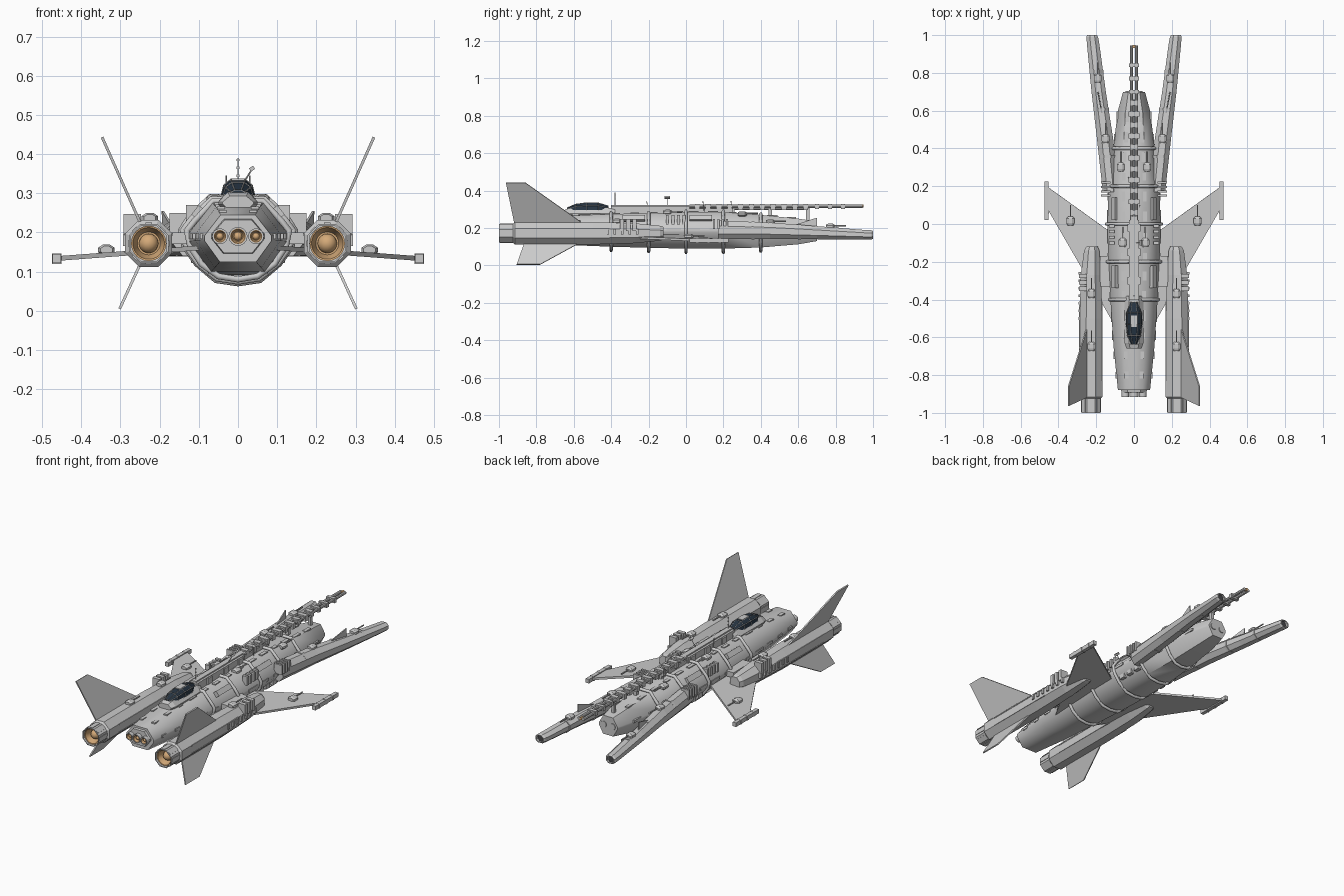
import bpy, bmesh, math, random
from mathutils import Vector, Matrix

random.seed(4)
cube = bpy.data.objects.get("Cube")
if cube:
    bpy.data.objects.remove(cube)

def material(name, rgb, rough=0.6):
    m = bpy.data.materials.new(name)
    m.use_nodes = True
    m.diffuse_color = (*rgb, 1)
    bsdf = m.node_tree.nodes["Principled BSDF"]
    bsdf.inputs["Base Color"].default_value = (*rgb, 1)
    bsdf.inputs["Roughness"].default_value = rough
    return m

GRAY = material("hull_gray", (0.6, 0.6, 0.6))
DARK = material("dark_recess", (0.06, 0.06, 0.065))
ORANGE = material("engine_orange", (0.66, 0.4, 0.19))
GLASS = material("dark_glass", (0.02, 0.035, 0.055))

OCT = [(math.cos(a) / math.cos(math.pi / 8), math.sin(a) / math.cos(math.pi / 8))
       for a in [math.pi / 8 + i * math.pi / 4 for i in range(8)]]
CIRCLE = [(math.cos(i * math.pi / 12), math.sin(i * math.pi / 12)) for i in range(24)]
HULL = [(.52, 1), (1, .12), (1, -.12), (.55, -1), (-.55, -1), (-1, -.12), (-1, .12), (-.52, 1)]
DOME = [(1, 0), (.85, .6), (.42, 1), (-.42, 1), (-.85, .6), (-1, 0)]

def finish(name, bm, mat, mirror=False, smooth=0):
    """Make the object; smooth is the largest angle in degrees to shade over."""
    bmesh.ops.recalc_face_normals(bm, faces=bm.faces)
    me = bpy.data.meshes.new(name)
    bm.to_mesh(me)
    bm.free()
    me.materials.append(mat)
    ob = bpy.data.objects.new(name, me)
    bpy.context.collection.objects.link(ob)
    if mirror:
        ob.modifiers.new("Mirror", 'MIRROR').use_mirror_merge = False
    if smooth:
        bpy.ops.object.select_all(action='DESELECT')
        ob.select_set(True)
        bpy.context.view_layer.objects.active = ob
        bpy.ops.object.shade_smooth_by_angle(angle=math.radians(smooth))
    return ob

def loft(bm, profile, sections):
    """Skin a profile along y; each section is x, y, z, half width, half height."""
    rings = [[bm.verts.new((x + u * rx, y, z + v * rz)) for u, v in profile]
             for x, y, z, rx, rz in sections]
    n = len(profile)
    for a, b in zip(rings, rings[1:]):
        for i in range(n):
            bm.faces.new((a[i], a[(i + 1) % n], b[(i + 1) % n], b[i]))
    bm.faces.new(rings[0])
    bm.faces.new(rings[-1])

def box(bm, x, y, z, sx, sy, sz, tilt=0, turn=0):
    m = (Matrix.Translation((x, y, z)) @ Matrix.Rotation(turn, 4, 'Z')
         @ Matrix.Rotation(tilt, 4, 'Y') @ Matrix.Diagonal((sx, sy, sz, 1)))
    bmesh.ops.create_cube(bm, size=1, matrix=m)

def rod(bm, a, b, r, n=8):
    a, b = Vector(a), Vector(b)
    d = b - a
    m = Matrix.Translation((a + b) / 2) @ d.to_track_quat('Z', 'Y').to_matrix().to_4x4()
    bmesh.ops.create_cone(bm, cap_ends=True, segments=n, radius1=r, radius2=r, depth=d.length, matrix=m)

def plate(bm, points, thick):
    p = [Vector(q) for q in points]
    off = (p[1] - p[0]).cross(p[-1] - p[0]).normalized() * thick / 2
    lo, hi = [[bm.verts.new(q + s * off) for q in p] for s in (-1, 1)]
    bm.faces.new(lo)
    bm.faces.new(hi)
    for i in range(len(p)):
        j = (i + 1) % len(p)
        bm.faces.new((lo[i], lo[j], hi[j], hi[i]))

# Main hull: y, half width, top, bottom
STATIONS = [(-.88, .085, .245, .125), (-.65, .108, .265, .11), (-.4, .125, .275, .1),
            (-.15, .138, .28, .093), (0, .14, .285, .09), (.2, .135, .285, .09),
            (.4, .11, .27, .096), (.6, .085, .25, .113), (.7, .058, .235, .13)]

def hull_at(y):
    for a, b in zip(STATIONS, STATIONS[1:]):
        if a[0] <= y <= b[0]:
            t = (y - a[0]) / (b[0] - a[0])
            return [p + t * (q - p) for p, q in zip(a, b)][1:]

bm = bmesh.new()
loft(bm, HULL, [(0, y, (t + b) / 2, w, (t - b) / 2) for y, w, t, b in STATIONS])
finish("main_hull", bm, GRAY, smooth=55)

bm = bmesh.new()
loft(bm, HULL, [(0, -.893, .19, .066, .042), (0, -.87, .19, .07, .046)])
finish("aft_engine_plate", bm, GRAY)

# Hoops strapped around the hull
for i, y in enumerate((-.4, -.2, 0, .2, .4)):
    w, t, b = hull_at(y)
    cv = bpy.data.curves.new("hull_hoop", 'CURVE')
    cv.dimensions = '3D'
    cv.bevel_depth, cv.bevel_resolution = .009, 1
    side = [(.5 * w, t + .006), (w * .88, t - .045), (w + .006, .205), (w * .98, .165),
            (w * .75, .12), (w * .4, b - .012)]
    loop = side + [(0, b - .02)] + [(-x, z) for x, z in reversed(side)]
    sp = cv.splines.new('POLY')
    sp.points.add(len(loop) - 1)
    for p, (x, z) in zip(sp.points, loop):
        p.co = (x, y, z, 1)
    sp.use_cyclic_u = True
    cv.materials.append(GRAY)
    bpy.context.collection.objects.link(bpy.data.objects.new(f"hull_hoop_{i + 1}", cv))

# Engine cups: a hollow bowl with a ball inside
def engine(name, x, y, z, r, mirror):
    bm = bmesh.new()
    loft(bm, CIRCLE, [(x, y + d * r, z, k * r, k * r)
                      for d, k in ((1.2, 1), (0, 1), (.03, .9), (.85, .65))])
    bmesh.ops.create_uvsphere(bm, u_segments=16, v_segments=10, radius=r * .55,
                              matrix=Matrix.Translation((x, y + r * .75, z)))
    finish(name, bm, ORANGE, mirror, 35)

# Gray sleeve around a small engine cup
def collar(name, x, r, mirror):
    bm = bmesh.new()
    loft(bm, CIRCLE, [(x, y, .19, k, k) for y, k in (
        (-.885, r + .004), (-.915, r + .004), (-.915, r), (-.889, r))])
    finish(name, bm, GRAY, mirror, 35)

engine("side_thruster", .228, -.99, .172, .045, True)
engine("small_thruster_pair", .046, -.913, .19, .016, True)
engine("small_thruster_middle", 0, -.913, .19, .02, False)
collar("small_collar_pair", .046, .016, True)
collar("small_collar_middle", 0, .02, False)

# Engine nacelles with hollow nozzles
bm = bmesh.new()
loft(bm, OCT, [(x, y, .172, r, h) for x, y, r, h in (
    (.222, -.12, .03, .034), (.224, -.14, .04, .04), (.228, -.27, .054, .053), (.228, -.5, .06, .06),
    (.228, -.915, .06, .06), (.228, -.925, .05, .05), (.228, -1, .05, .05), (.228, -1, .046, .046),
    (.228, -.92, .046, .046))])
for z in (.15, .195):
    box(bm, .228, -.62, z, .124, .42, .006)
for i in range(8):
    a = i * math.pi / 4
    box(bm, .228 + .05 * math.cos(a), -.96, .172 + .05 * math.sin(a), .006, .07, .016, -a)
finish("engine_nacelle", bm, GRAY, True)

# Cooling blocks and side ribs on the nacelles
bm = bmesh.new()
for i in range(3):
    box(bm, .27, -.275 - i * .034, .216, .044, .022, .062)
for i in range(7):
    box(bm, .287, -.26 - i * .04, .18, .014, .014, .03)
finish("nacelle_blocks", bm, GRAY, True)

bm = bmesh.new()
box(bm, .15, -.25, .185, .06, .16, .03)
finish("nacelle_mount", bm, GRAY, True)

# Forward prongs
bm = bmesh.new()
loft(bm, OCT, [(.125, .17, .19, .04, .05), (.153, .45, .185, .043, .044), (.187, .7, .175, .038, .035),
               (.216, .95, .164, .033, .026), (.221, .99, .163, .031, .025), (.222, 1, .163, .026, .021),
               (.222, 1, .163, .02, .018), (.22, .985, .163, .02, .018)])
plate(bm, [(.165, .56, .21), (.19, .70, .19), (.192, .70, .255)], .006)
box(bm, .172, .5, .17, .05, .2, .012, 0, -.13)
for y in (.35, .6, .8):
    loft(bm, OCT, [(.14 + (y - .35) * .125, y + d, .187 - (y - .35) * .035,
                    .045 - (y - .35) * .02, .048 - (y - .35) * .032) for d in (0, .015)])
finish("forward_prong", bm, GRAY, True)
bm = bmesh.new()
rod(bm, (.221, .97, .163), (.221, .989, .163), .018, 16)
finish("prong_openings", bm, DARK, True)
bm = bmesh.new()
rod(bm, (.028, .69, .185), (.028, .704, .185), .018, 16)
finish("bow_discs", bm, GRAY, True)

# Swept wings with tip pods
bm = bmesh.new()
def wing_z(x):
    return .168 - x * .075
plate(bm, [(x, y, wing_z(x)) for x, y in ((.1, -.06), (.455, .195), (.455, .075), (.1, -.54))], .012)
finish("wing", bm, GRAY, True)
bm = bmesh.new()
box(bm, .463, .123, .133, .021, .206, .023)
for i in range(3):
    box(bm, .463, .06 + i * .06, .133, .024, .012, .026)
finish("wing_tip_pod", bm, GRAY, True)

# Tail fins above and below the nacelles
bm = bmesh.new()
plate(bm, [(.243, -.915, .21), (.347, -.963, .443), (.347, -.86, .443), (.243, -.53, .21)], .007)
finish("upper_fin", bm, GRAY, True)
bm = bmesh.new()
plate(bm, [(.247, -.863, .125), (.302, -.905, .005), (.302, -.78, .005), (.247, -.56, .125)], .007)
finish("lower_fin", bm, GRAY, True)

# Cockpit
bm = bmesh.new()
loft(bm, HULL, [(0, y, .275, w, h) for y, w, h in (
    (-.66, .04, .018), (-.63, .05, .028), (-.41, .05, .033), (-.38, .04, .033))])
finish("cockpit_base", bm, GRAY)
for name, mat in (("canopy_glass", GLASS), ("canopy_frame", GRAY)):
    bm = bmesh.new()
    loft(bm, DOME, [(0, y, .296, w, h) for y, w, h in (
        (-.635, .02, .012), (-.59, .037, .031), (-.53, .042, .039), (-.47, .041, .038), (-.415, .024, .022))])
    ob = finish(name, bm, mat)
    if mat is GRAY:
        wire = ob.modifiers.new("Wire", 'WIREFRAME')
        wire.thickness, wire.offset = .0035, .5
bm = bmesh.new()
box(bm, 0, -.515, .334, .032, .06, .007)
finish("canopy_roof_plate", bm, GRAY)

# Spine behind the cockpit and the long rail gun
bm = bmesh.new()
box(bm, 0, -.19, .292, .054, .42, .05)
box(bm, 0, -.18, .317, .03, .44, .014)
box(bm, 0, .12, .29, .04, .26, .03)
for y in (-.3, -.15, -.02):
    box(bm, 0, y, .297, .07, .04, .034)
finish("spine", bm, GRAY)
bm = bmesh.new()
for x in (-.013, .013):
    rod(bm, (x, .02, .316), (x, .945, .316), .0085)
rod(bm, (0, .02, .308), (0, .66, .308), .011)
for i in range(11):
    box(bm, 0, .06 + i * .058, .313, .056 if i % 2 else .042, .026, .032)
for y in (.7, .77, .84):
    box(bm, 0, y, .315, .052, .02, .026)
for y in (.1, .25, .45, .65):
    box(bm, 0, y, .275, .018, .018, .07)
finish("rail_gun", bm, GRAY)
bm = bmesh.new()
rod(bm, (0, .932, .318), (0, .948, .318), .008, 12)
finish("gun_muzzle", bm, ORANGE)

# Small turrets: squat base, cap and thin barrel
bm = bmesh.new()
for x, y, z in ((.225, -.37, .236), (.225, -.65, .236), (.15, .45, .232), (.192, .77, .209),
                (.336, .015, .155), (.07, .3, .275), (.06, -.1, .284)):
    loft(bm, OCT, [(x, y - .022, z, .015, .01), (x, y - .01, z, .021, .014),
                   (x, y + .015, z, .021, .014), (x, y + .025, z, .012, .008)])
    rod(bm, (x, y, z + .004), (x, y + .085, z + .004), .004, 6)
finish("turrets", bm, GRAY, True)

# Deck boxes, side blocks and belly fittings
bm = bmesh.new()
for i in range(14):
    y = -.8 + i * .105
    if y < .62:
        w, t, b = hull_at(y)
        box(bm, w * .42, y, t + .001, .02, random.uniform(.03, .06), .008)
        box(bm, w * .99, y, .19, .01, random.uniform(.03, .08), .014)
for i in range(4):
    box(bm, .15, .15 + i * .023, .222, .05, .011, .055)
    box(bm, .118, -.1 + i * .03, .245, .03, .015, .05)
for y in (-.28, .08):
    box(bm, .1, y, .25, .03, .12, .025, .9)
for y in (.04, .1, .16):
    box(bm, .1, y, .135, .04, .035, .025)
finish("hull_fittings", bm, GRAY, True)

# Antennas
bm = bmesh.new()
rod(bm, (0, -.38, .31), (0, -.38, .39), .002, 6)
for z in (.345, .365, .385):
    box(bm, 0, -.38, z, .007, .007, .006)
rod(bm, (.01, -.1, .32), (.036, -.1, .362), .002, 6)
box(bm, .036, -.1, .363, .012, .03, .01, -.6)
for x, y in ((-.03, -.2), (.03, .1), (-.03, .25)):
    rod(bm, (x, y, .27), (x, y - .01, .345), .0018, 6)
finish("antennas", bm, GRAY)
